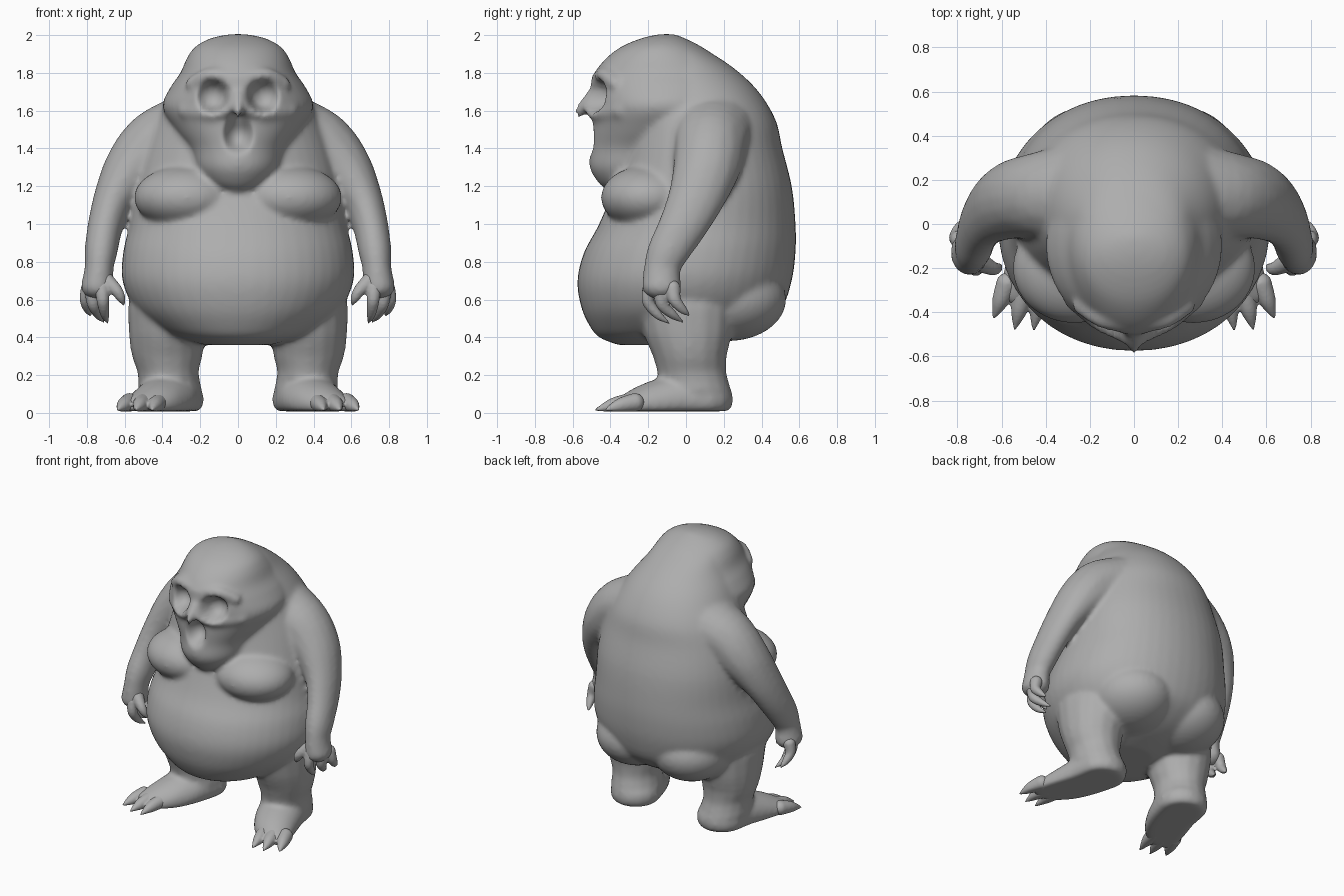
import bpy, math

skin = bpy.data.materials.new("grey_skin")
skin.diffuse_color = (0.42, 0.42, 0.42, 1)
BOTH = (1, -1)


def spline(keys, n):
    """Catmull-Rom interpolation through tuples of any length."""
    k = [keys[0]] + list(keys) + [keys[-1]]
    out = []
    for i in range(1, len(k) - 2):
        for s in range(n):
            t = s / n
            out.append([0.5 * (2 * b + (c - a) * t + (2 * a - 5 * b + 4 * c - d) * t * t
                               + (3 * b - a - 3 * c + d) * t ** 3)
                        for a, b, c, d in zip(*k[i - 1:i + 3])])
    return out + [list(keys[-1])]


def skin_rings(geo, rings):
    """Close a stack of equal rings into a capped tube."""
    verts, faces = geo
    base, seg = len(verts), len(rings[0])
    for ring in rings:
        verts.extend(ring)
    for r in range(len(rings) - 1):
        for i in range(seg):
            a, b = base + r * seg + i, base + r * seg + (i + 1) % seg
            faces.append((a, b, b + seg, a + seg))
    top = base + (len(rings) - 1) * seg
    faces.append(tuple(range(base + seg - 1, base - 1, -1)))
    faces.append(tuple(range(top, top + seg)))


def loft(geo, keys, power=2.0, seg=48, n=4):
    """Stacked rings from (z, front y, back y, half width)."""
    rings = []
    for z, f, b, w in spline(keys, n):
        ring = []
        for i in range(seg):
            a = 2 * math.pi * i / seg
            c, s = math.cos(a), math.sin(a)
            ring.append((w * math.copysign(abs(c) ** (2 / power), c),
                         (f + b) / 2 + (b - f) / 2 * math.copysign(abs(s) ** (2 / power), s), z))
        rings.append(ring)
    skin_rings(geo, rings)


def blob(geo, p, sides=(1,), seg=16, rows=10):
    """Ellipsoid (x, y, z, rx, ry, rz), kept above the floor."""
    x, y, z, rx, ry, rz = p
    for s in sides:
        rings = []
        for r in range(rows + 1):
            e = math.pi * (0.03 + 0.94 * r / rows - 0.5)
            rings.append([(s * x + rx * math.cos(e) * math.cos(2 * math.pi * i / seg),
                           y + ry * math.cos(e) * math.sin(2 * math.pi * i / seg),
                           max(z + rz * math.sin(e), 0.008 + 0.0001 * r)) for i in range(seg)])
        skin_rings(geo, rings)


def chain(geo, keys, n=5, sides=BOTH):
    """Run of overlapping ellipsoids along a smooth path."""
    for p in spline([k if len(k) == 6 else (*k, k[3], k[3]) for k in keys], n):
        blob(geo, [*p[:3], *[max(r, 0.004) for r in p[3:]]], sides)


def fuse(name, geo, voxel, smooth, hollows=()):
    """Merge the overlapping volumes into one soft skin."""
    me = bpy.data.meshes.new(name)
    me.from_pydata(geo[0], [], geo[1])
    ob = bpy.data.objects.new(name, me)
    bpy.context.collection.objects.link(ob)
    me.materials.append(skin)
    bpy.context.view_layer.objects.active = ob
    m = ob.modifiers.new("fuse", "REMESH")
    m.mode, m.voxel_size = "VOXEL", voxel
    bpy.ops.object.modifier_apply(modifier=m.name)
    # press round hollows into the front
    for x, y, z, rx, ry, rz, limit in hollows:
        for v in ob.data.vertices:
            d = ((v.co.x - x) / rx) ** 2 + ((v.co.z - z) / rz) ** 2
            if d < 1 and limit < v.co.y < -0.2:
                v.co.y = max(v.co.y, y + ry * math.sqrt(1 - d))
    m = ob.modifiers.new("soften", "SMOOTH")
    m.factor, m.iterations = 0.5, smooth
    bpy.ops.object.modifier_apply(modifier=m.name)
    for p in ob.data.polygons:
        p.use_smooth = True


body = ([], [])
# torso with round belly and humped back
loft(body, [(0.36, -0.36, 0.10, 0.18), (0.40, -0.46, 0.27, 0.33), (0.46, -0.51, 0.40, 0.44),
            (0.56, -0.555, 0.51, 0.55), (0.70, -0.575, 0.56, 0.612), (0.85, -0.54, 0.58, 0.608),
            (1.0, -0.46, 0.58, 0.575), (1.2, -0.38, 0.56, 0.55), (1.4, -0.32, 0.51, 0.50),
            (1.55, -0.30, 0.475, 0.44), (1.7, -0.30, 0.385, 0.36), (1.82, -0.3, 0.26, 0.28),
            (1.92, -0.25, 0.11, 0.22), (1.97, -0.2, 0.02, 0.12)], 2.1)
# head with heavy jaw
loft(body, [(1.18, -0.42, -0.2, 0.09), (1.22, -0.465, -0.1, 0.165), (1.30, -0.51, 0, 0.22),
            (1.40, -0.505, 0.1, 0.255), (1.50, -0.505, 0.25, 0.335), (1.62, -0.50, 0.3, 0.40),
            (1.72, -0.505, 0.32, 0.36), (1.80, -0.485, 0.27, 0.305), (1.88, -0.42, 0.17, 0.27),
            (1.94, -0.34, 0.08, 0.225), (1.985, -0.23, -0.01, 0.14), (2.005, -0.14, -0.06, 0.04)])
# brow, cheek ridges and beak
chain(body, [(0.0, -0.46, 1.76, 0.045), (0.14, -0.43, 1.785, 0.045), (0.24, -0.37, 1.74, 0.04)])
chain(body, [(0.27, -0.34, 1.60, 0.05), (0.13, -0.455, 1.59, 0.05), (0.0, -0.51, 1.625, 0.045)])
chain(body, [(0, -0.47, 1.70, 0.04), (0, -0.52, 1.64, 0.04), (0, -0.565, 1.60, 0.022),
             (0, -0.565, 1.57, 0.014)], sides=(1,))
# chest folds and buttocks
blob(body, (0.27, -0.20, 1.14, 0.28, 0.25, 0.17), BOTH, 40, 24)
blob(body, (0.22, 0.22, 0.60, 0.28, 0.31, 0.22), BOTH, 40, 24)
# shoulders and arms
chain(body, [(0.24, 0.14, 1.50, 0.2, 0.24, 0.2), (0.42, 0.13, 1.42, 0.19, 0.2, 0.19),
             (0.55, 0.11, 1.30, 0.155, 0.18, 0.16), (0.65, 0.06, 1.15, 0.11, 0.155, 0.13),
             (0.70, -0.01, 1.0, 0.095, 0.135, 0.11), (0.725, -0.09, 0.86, 0.088, 0.115, 0.1),
             (0.735, -0.125, 0.77, 0.078, 0.1, 0.07), (0.745, -0.13, 0.67, 0.088, 0.105, 0.07)])
# thighs and shins
chain(body, [(0.37, 0.0, 0.55, 0.215, 0.26, 0.15), (0.375, 0.01, 0.42, 0.205, 0.235, 0.1),
             (0.375, 0.02, 0.31, 0.19, 0.2, 0.08), (0.37, 0.03, 0.22, 0.165, 0.185, 0.08),
             (0.36, 0.05, 0.12, 0.17, 0.19, 0.08)])
# feet with flat soles
chain(body, [(0.35, 0.08, 0.07, 0.172, 0.172, 0.13), (0.38, -0.05, 0.07, 0.165, 0.16, 0.13),
             (0.43, -0.18, 0.05, 0.15, 0.14, 0.11), (0.495, -0.30, 0.035, 0.12, 0.08, 0.065)])
# eye sockets and open mouth are pressed in
fuse("body", body, 0.015, 10, [(0.14, -0.475, 1.68, 0.085, 0.10, 0.083, -1),
                               (-0.14, -0.475, 1.68, 0.085, 0.10, 0.083, -1),
                               (0, -0.51, 1.475, 0.075, 0.11, 0.09, -0.54),
                               (0, -0.51, 1.535, 0.045, 0.08, 0.06, -0.535)])

# clawed fingers and thumbs
hand = ([], [])
chain(hand, [(0.72, -0.19, 0.66, 0.04), (0.715, -0.20, 0.59, 0.033), (0.705, -0.15, 0.52, 0.024),
             (0.69, -0.09, 0.475, 0.006)])
chain(hand, [(0.77, -0.13, 0.64, 0.042), (0.765, -0.125, 0.575, 0.034), (0.74, -0.07, 0.52, 0.024),
             (0.71, -0.015, 0.48, 0.006)])
chain(hand, [(0.79, -0.07, 0.66, 0.042), (0.805, -0.06, 0.60, 0.034), (0.795, -0.02, 0.55, 0.024),
             (0.78, 0.02, 0.515, 0.006)])
chain(hand, [(0.70, -0.17, 0.70, 0.045), (0.645, -0.20, 0.65, 0.033), (0.62, -0.20, 0.61, 0.024),
             (0.605, -0.185, 0.575, 0.008)])
fuse("fingers", hand, 0.008, 4)

# pointed toes
toes = ([], [])
for bx, by, tx, ty in ((0.42, -0.28, 0.455, -0.48), (0.50, -0.30, 0.54, -0.475), (0.575, -0.27, 0.635, -0.425)):
    chain(toes, [(bx, by, 0.055, 0.05), ((bx + tx) / 2, (by + ty) / 2, 0.04, 0.038),
                 (tx, ty, 0.016, 0.007)], 8)
fuse("toes", toes, 0.008, 4)
